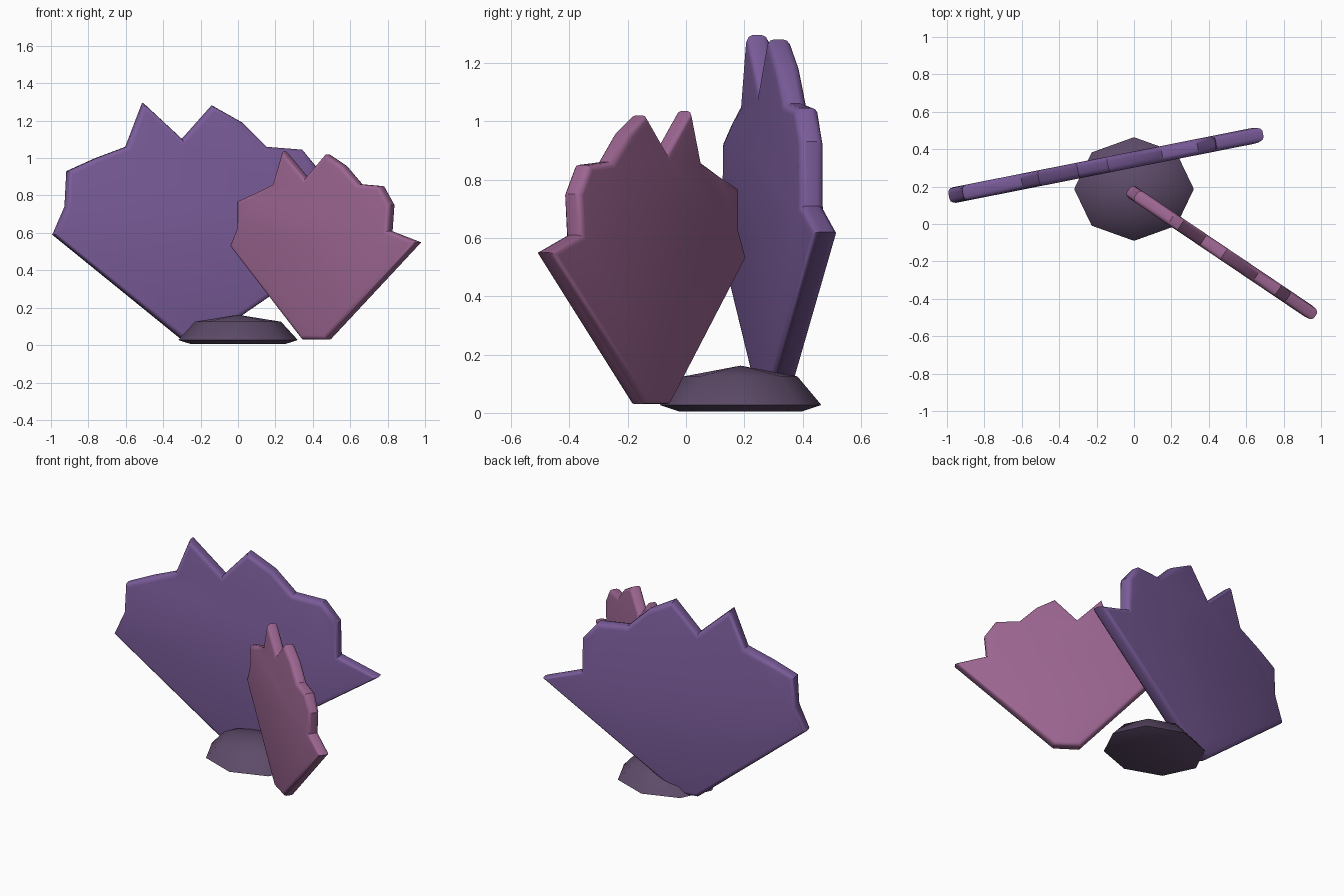
import bpy, bmesh, math
from mathutils import Vector

if "Cube" in bpy.data.objects:
    bpy.data.objects.remove(bpy.data.objects["Cube"])


def finish(bm, name, color, angle):
    bmesh.ops.recalc_face_normals(bm, faces=bm.faces[:])
    mesh = bpy.data.meshes.new(name)
    bm.to_mesh(mesh)
    bm.free()
    obj = bpy.data.objects.new(name, mesh)
    bpy.context.collection.objects.link(obj)
    mat = bpy.data.materials.new(name + "_color")
    mat.diffuse_color = (*color, 1)
    mat.use_nodes = True
    mat.node_tree.nodes["Principled BSDF"].inputs["Base Color"].default_value = mat.diffuse_color
    mesh.materials.append(mat)
    bpy.ops.object.select_all(action='DESELECT')
    obj.select_set(True)
    bpy.context.view_layer.objects.active = obj
    bpy.ops.object.shade_smooth_by_angle(angle=math.radians(angle))
    return obj


def fan(name, outline, y0, slope, thick, bevel, color):
    """Upright plate standing on the line y = y0 + slope * x, with rounded rims."""
    n = Vector((-slope, 1, 0)).normalized() * thick
    bm = bmesh.new()
    verts = [bm.verts.new(Vector((x, y0 + slope * x, z)) - n / 2) for x, z in outline]
    front = bm.faces.new(verts)
    ext = bmesh.ops.extrude_face_region(bm, geom=[front], use_keep_orig=True)
    bmesh.ops.translate(bm, vec=n, verts=[g for g in ext["geom"] if isinstance(g, bmesh.types.BMVert)])
    bmesh.ops.recalc_face_normals(bm, faces=bm.faces[:])
    # round only the rims of the two broad faces
    rims = {e for f in bm.faces if len(f.verts) > 4 for e in f.edges}
    bmesh.ops.bevel(bm, geom=list(rims), offset=bevel, segments=3, profile=0.5,
                    affect='EDGES', clamp_overlap=True)
    return finish(bm, name, color, 35)


# large rear fan
fan("large_fan", [
    (-0.30, 0.03), (-0.99, 0.59), (-0.925, 0.74), (-0.915, 0.93), (-0.76, 1.0),
    (-0.60, 1.06), (-0.51, 1.295), (-0.30, 1.10), (-0.14, 1.28), (0.02, 1.19),
    (0.15, 1.06), (0.34, 1.045), (0.435, 0.93), (0.44, 0.71), (0.69, 0.62),
    (-0.17, 0.03)], 0.345, 0.198, 0.085, 0.026, (0.20, 0.11, 0.33))

# small front fan
fan("small_fan", [
    (0.355, 0.03), (-0.03, 0.53), (0.01, 0.63), (0.01, 0.77), (0.10, 0.81),
    (0.20, 0.86), (0.25, 1.035), (0.37, 0.89), (0.48, 1.02), (0.57, 0.96),
    (0.655, 0.86), (0.77, 0.85), (0.825, 0.75), (0.815, 0.61), (0.97, 0.55),
    (0.485, 0.03)], 0.163, -0.674, 0.072, 0.022, (0.33, 0.13, 0.28))

# eight-sided base stone
bm = bmesh.new()
rings = []
for rx, ry, z in [(0.25, 0.21, 0.005), (0.32, 0.277, 0.027), (0.23, 0.195, 0.125)]:
    rings.append([bm.verts.new((rx * math.cos(k * math.pi / 4),
                                0.187 + ry * math.sin(k * math.pi / 4), z)) for k in range(8)])
apex = bm.verts.new((0, 0.187, 0.162))
bm.faces.new(rings[0])
for k in range(8):
    j = (k + 1) % 8
    for lo, hi in zip(rings, rings[1:]):
        bm.faces.new((lo[k], lo[j], hi[j], hi[k]))
    bm.faces.new((rings[2][k], rings[2][j], apex))
finish(bm, "base_stone", (0.11, 0.07, 0.14), 50)
